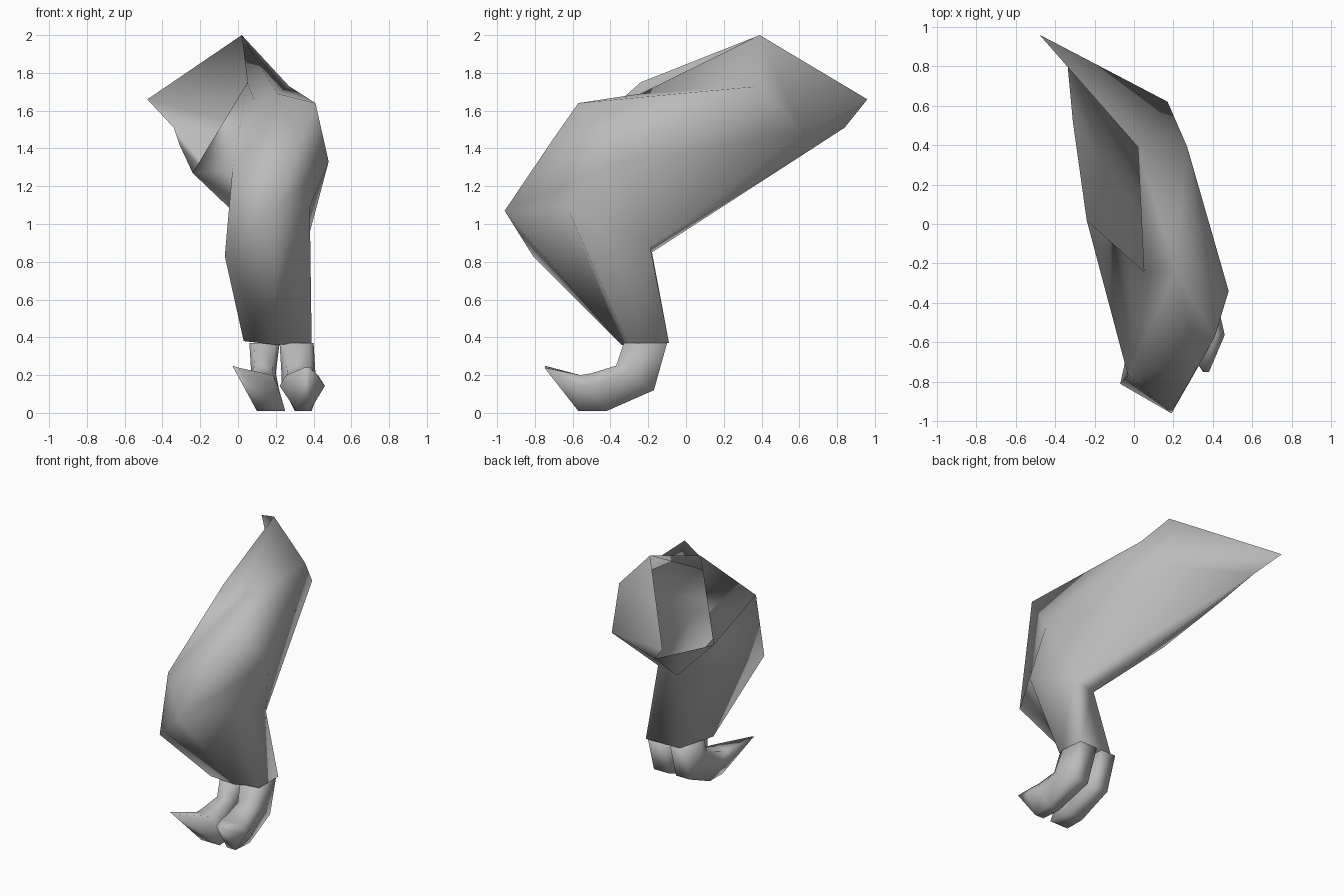
import bpy, bmesh
from mathutils import Vector

cube = bpy.data.objects.get("Cube")
if cube:
    bpy.data.objects.remove(cube)

grey = bpy.data.materials.new("grey")
grey.use_nodes = True
grey.diffuse_color = (0.5, 0.5, 0.5, 1)
grey.node_tree.nodes["Principled BSDF"].inputs["Base Color"].default_value = grey.diffuse_color


def bridge(bm, a, b, closed=True):
    """Join two rings of equal length; repeated corners collapse to triangles."""
    for i in range(len(a) if closed else len(a) - 1):
        j = (i + 1) % len(a)
        corners = list(dict.fromkeys((a[i], a[j], b[j], b[i])))
        if len(corners) > 2:
            bm.faces.new(corners)


def finish(name, bm):
    bmesh.ops.triangulate(bm, faces=bm.faces)
    bmesh.ops.recalc_face_normals(bm, faces=bm.faces)
    mesh = bpy.data.meshes.new(name)
    bm.to_mesh(mesh)
    bm.free()
    mesh.materials.append(grey)
    for p in mesh.polygons:
        p.use_smooth = True
    bpy.context.collection.objects.link(bpy.data.objects.new(name, mesh))


# Landmarks of the thigh and shin
landmarks = {
    "tip": (-.48, .96, 1.66), "crest": (.02, .39, 2), "hem": (.05, -.24, 1.75),
    "fold_in": (.09, -.24, 1.65), "fold_out": (.21, -.24, 1.69),
    "hip_side": (.27, .39, 1.73), "hip_front": (.41, -.57, 1.64),
    "outer": (.48, -.34, 1.33), "back": (.17, .62, 1.48),
    "rear": (-.34, .84, 1.51), "under": (-.31, .52, 1.42), "inner": (-.24, .02, 1.27),
    "hollow": (.2, -.18, .85), "hollow_out": (.36, -.19, .88), "calf": (.38, -.63, 1.09),
    "shin_in": (-.03, -.77, 1.28), "knee": (.19, -.96, 1.07), "brow": (.33, -.71, 1.44),
    "low_in": (-.07, -.81, .83), "ankle_in": (.03, -.36, .38), "ankle_front": (.2, -.34, .36),
    "ankle_out": (.39, -.31, .37), "heel_out": (.39, -.09, .37), "heel_in": (.12, -.1, .37),
}
leg = bmesh.new()
points = {name: leg.verts.new(p) for name, p in landmarks.items()}


def ring(names):
    return [points[n] for n in names.split()]


# Thigh, left open on the inner top where it joins the body
end = ring("crest crest crest crest tip rear rear rear under")
rump = ring("crest crest crest hip_side back rear rear rear under")
hip = ring("hem fold_in fold_out hip_front outer hollow_out hollow_out hollow inner")
knee = ring("shin_in shin_in shin_in brow knee calf hollow_out hollow shin_in")
bridge(leg, end, rump, closed=False)
bridge(leg, rump, hip, closed=False)
bridge(leg, hip, knee)

# Shin, from the knee down to a capped ankle
shin_top = ring("shin_in brow knee calf hollow_out hollow")
shin_mid = ring("low_in knee knee calf hollow_out hollow")
ankle = ring("ankle_in ankle_front ankle_front ankle_out heel_out heel_in")
bridge(leg, shin_top, shin_mid)
bridge(leg, shin_mid, ankle)
leg.faces.new(dict.fromkeys(ankle))
finish("thigh_and_shin", leg)


def toe(name, sections, tip):
    """Hooked toe: six-sided sections (upper x range, sole x range, upper y/z, sole y/z)."""
    bm = bmesh.new()
    rings = []
    for (x0, x1), (s0, s1), top, sole in sections:
        w = (x1 - x0) * .15
        mid = Vector(top).lerp(Vector(sole), .3)
        rings.append([bm.verts.new(p) for p in (
            (x0 + w, *top), (x1 - w, *top), (x1, *mid),
            (s1, *sole), (s0, *sole), (x0, *mid))])
    t0, t1 = [bm.verts.new(p) for p in tip]
    rings.append([t0, t1, t1, t1, t0, t0])
    for a, b in zip(rings, rings[1:]):
        bridge(bm, a, b)
    bm.faces.new(rings[0])
    finish(name, bm)


# Two toes curling forward from the ankle
root = ((-.33, .37), (-.1, .37))
bend = ((-.37, .25), (-.17, .12))
ball = ((-.5, .21), (-.42, .01))
nail = ((-.56, .2), (-.57, .01))
toe("inner_toe", [((.06, .22), (.08, .2), *root), ((.07, .2), (.09, .2), *bend),
                  ((.04, .21), (.1, .24), *ball), ((.03, .21), (.1, .25), *nail)],
    [(-.03, -.75, .25), (0, -.74, .24)])
toe("outer_toe", [((.22, .4), (.24, .38), *root), ((.23, .41), (.26, .38), *bend),
                  ((.23, .44), (.3, .39), *ball), ((.22, .46), (.31, .38), *nail)],
    [(.35, -.75, .24), (.38, -.75, .24)])
